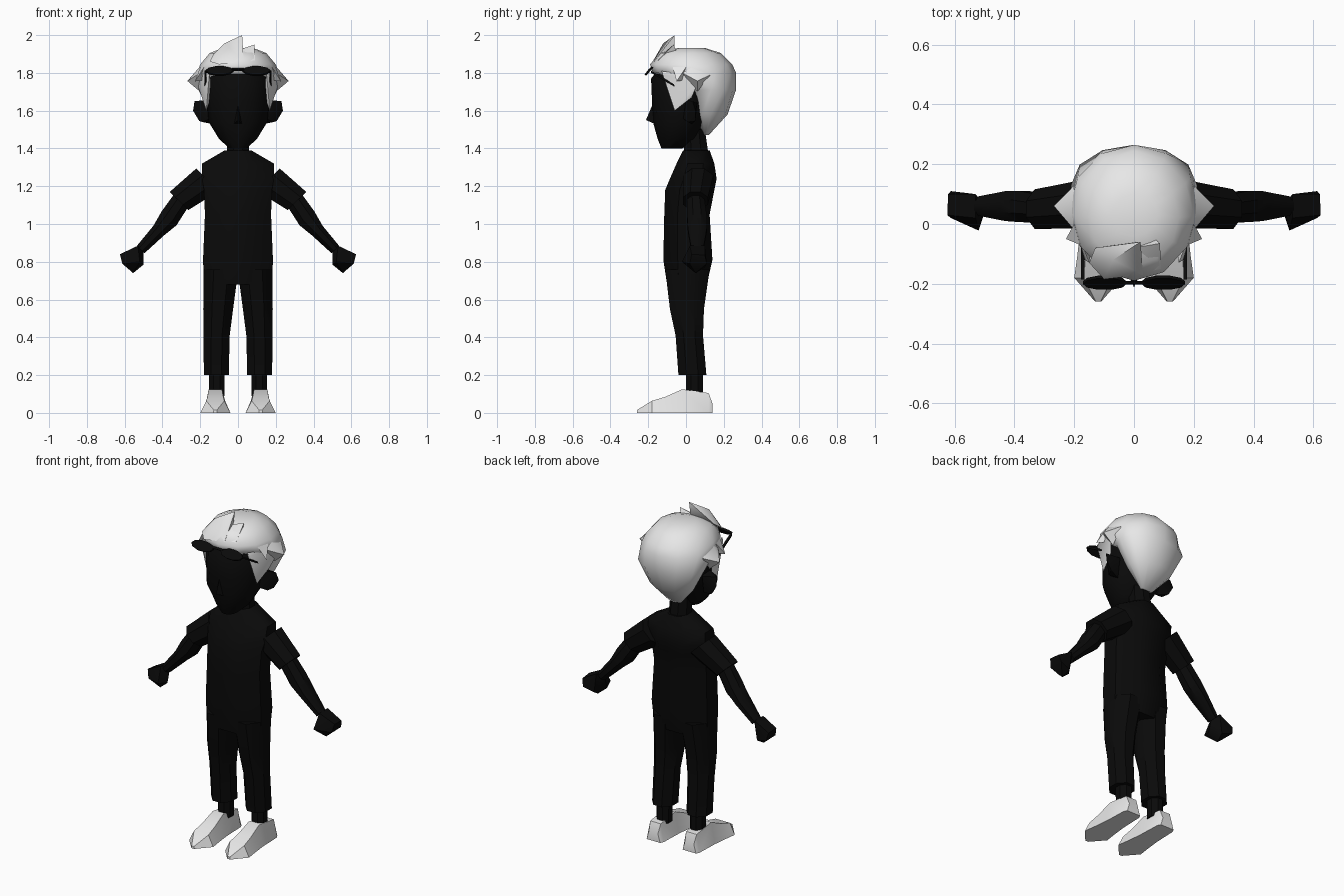
import bpy, bmesh, math
from mathutils import Vector

if "Cube" in bpy.data.objects:
    bpy.data.objects.remove(bpy.data.objects["Cube"])


def material(name, rgb):
    m = bpy.data.materials.new(name)
    m.diffuse_color = (*rgb, 1)
    m.use_nodes = True
    m.node_tree.nodes["Principled BSDF"].inputs["Base Color"].default_value = m.diffuse_color
    return m


BLACK = material("black", (0.003, 0.003, 0.003))
WHITE = material("off white", (0.8, 0.8, 0.8))


def finish(name, bm, mat, mirror, angle):
    bmesh.ops.recalc_face_normals(bm, faces=bm.faces)
    me = bpy.data.meshes.new(name)
    bm.to_mesh(me)
    bm.free()
    me.materials.append(mat)
    ob = bpy.data.objects.new(name, me)
    bpy.context.collection.objects.link(ob)
    if mirror:
        ob.modifiers.new("mirror", 'MIRROR').use_clip = False
    bpy.ops.object.select_all(action='DESELECT')
    ob.select_set(True)
    bpy.context.view_layer.objects.active = ob
    bpy.ops.object.shade_smooth_by_angle(angle=math.radians(angle))
    return ob


def bridge(name, rings, mat=BLACK, mirror=False, angle=40):
    """Skin a list of equal-length point rings and cap both ends."""
    bm = bmesh.new()
    vs = [[bm.verts.new(p) for p in r] for r in rings]
    n = len(vs[0])
    for a, b in zip(vs, vs[1:]):
        for i in range(n):
            j = (i + 1) % n
            bm.faces.new((a[i], a[j], b[j], b[i]))
    bm.faces.new(vs[0])
    bm.faces.new(vs[-1])
    return finish(name, bm, mat, mirror, angle)


def hull(name, pts, mat=BLACK, mirror=False, angle=40):
    """Convex solid around a few points."""
    bm = bmesh.new()
    vs = [bm.verts.new(p) for p in pts]
    res = bmesh.ops.convex_hull(bm, input=vs)
    loose = [v for v in bm.verts if not v.link_faces]
    bmesh.ops.delete(bm, geom=loose, context='VERTS')
    return finish(name, bm, mat, mirror, angle)


def ring(center, u, ru, rv, n=8, flat=True):
    """Polygon ring spanned by u and the y axis; flat turns sides, not corners, outward."""
    off = math.pi / n if flat else math.pi / 2
    k = 1 / math.cos(math.pi / n) if flat else 1
    c, u, v = Vector(center), Vector(u), Vector((0, 1, 0))
    return [c + u * ru * k * math.cos(off + i * math.tau / n)
            + v * rv * k * math.sin(off + i * math.tau / n) for i in range(n)]


def stack(rows, cx=0, n=8, flat=True):
    """Horizontal rings from rows of (z, front y, back y, half width[, centre x])."""
    return [ring((r[4] if len(r) > 4 else cx, (r[1] + r[2]) / 2, r[0]), (1, 0, 0),
                 r[3], (r[2] - r[1]) / 2, n, flat) for r in rows]


# Torso and neck
bridge("shirt", stack([(.68, -.10, .11, .18), (.81, -.12, .14, .185), (1.05, -.115, .125, .175),
                       (1.18, -.11, .15, .18), (1.24, -.085, .162, .19),
                       (1.32, -.05, .15, .19), (1.39, -.015, .125, .07)]))
bridge("neck", stack([(1.36, -.01, .12, .06), (1.50, -.01, .10, .055)]))

# Legs
bridge("trouser_leg", stack([(.76, -.11, .125, .092, .09), (.55, -.085, .095, .079, .105),
                             (.41, -.055, .09, .069, .113), (.20, -.04, .108, .066, .115)]),
       mirror=True)
bridge("ankle", stack([(.24, 0, .09, .042), (.09, 0, .09, .04)], cx=.112), mirror=True)

# Shoes: sections from heel to pointed toe (y, bottom half width, top half width, height)
shoe = []
for y, w, t, h in [(.14, .045, .03, .05), (.12, .055, .035, .105), (-.02, .06, .035, .125),
                   (-.11, .07, .042, .085), (-.18, .08, .048, .064), (-.26, .01, .008, .015)]:
    shoe.append([(.12 - w, y, 0), (.12 + w, y, 0), (.12 + t, y, h), (.12 - t, y, h)])
bridge("shoe", shoe, WHITE, True, 35)

# Arms
across = Vector((.72, 0, .69))
bridge("sleeve", [ring((.16, .065, 1.235), across, .085, .08),
                  ring((.312, .05, 1.122), across, .069, .066)], mirror=True)
bridge("forearm", [ring((.29, .05, 1.14), across, .05, .045),
                   ring((.365, .058, 1.03), across, .054, .052),
                   ring((.42, .06, .965), across, .038, .05),
                   ring((.515, .06, .865), across, .028, .032)], mirror=True)
hull("hand", [(.625, .03, .84), (.622, .10, .835), (.613, .02, .79), (.613, .11, .79),
              (.555, .05, .74), (.545, .10, .77), (.50, .04, .785), (.52, -.022, .80),
              (.50, .06, .85), (.53, .10, .885), (.53, .02, .885)], mirror=True)

# Head, nose and ears
bridge("head", stack([(1.40, -.13, -.02, .045), (1.45, -.15, .06, .10), (1.54, -.175, .10, .155),
                      (1.65, -.18, .14, .165), (1.77, -.185, .15, .165), (1.85, -.12, .10, .12)],
                     n=12, flat=False))
hull("nose", [(0, -.212, 1.55), (.022, -.165, 1.53), (-.022, -.165, 1.53), (0, -.17, 1.65)])
hull("ear", [(.14, -.02, 1.56), (.14, .03, 1.53), (.14, -.01, 1.66), (.23, .035, 1.65),
             (.238, .05, 1.60), (.19, .01, 1.54), (.205, .05, 1.545), (.15, .06, 1.64)],
     mirror=True)

# Hair cap, low at the nape and high over the forehead
bridge("hair_cap", stack([(1.47, .09, .12, .04), (1.58, .04, .22, .14), (1.71, 0, .265, .21),
                          (1.80, -.175, .265, .218), (1.845, -.19, .245, .20),
                          (1.905, -.14, .185, .15), (1.932, -.04, .10, .08)],
                         n=12, flat=False), WHITE, angle=75)

# Sideburns and side points
hull("sideburn", [(.15, -.13, 1.81), (.165, -.12, 1.79), (.20, 0, 1.79), (.215, .06, 1.74),
                  (.19, .03, 1.67), (.168, -.06, 1.60), (.14, -.06, 1.68)], WHITE, True, 60)
hull("side_point", [(.20, -.02, 1.80), (.205, .03, 1.83), (.20, .13, 1.79), (.20, .06, 1.70),
                    (.268, .06, 1.757)], WHITE, True, 60)
hull("temple_point", [(.18, -.07, 1.83), (.20, 0, 1.83), (.19, -.02, 1.76),
                      (.228, -.05, 1.755)], WHITE, True, 60)

# Swept tufts on top
hull("large_tuft", [(-.15, -.13, 1.86), (-.10, -.185, 1.845), (.03, -.17, 1.86),
                    (-.13, -.08, 1.90), (.01, -.06, 1.91), (-.07, -.12, 1.957),
                    (.022, -.06, 2.0)], WHITE, angle=60)
hull("small_tuft", [(.0, -.17, 1.86), (.09, -.15, 1.865), (.0, -.08, 1.92), (.07, -.05, 1.91),
                    (.087, -.065, 1.95)], WHITE, angle=60)

# Sunglasses pushed up on the forehead
slope = Vector((0, .04, .045))
thick = Vector((0, -.009, .008))
lens = [Vector((.098 + .073 * math.cos(a), -.192, 1.806)) + slope * .5 * math.sin(a)
        for a in (i * math.tau / 10 for i in range(10))]
hull("lens", lens + [p + thick for p in lens], mirror=True)
hull("bridge_bar", [(x, y, z) for x in (-.035, .035)
                    for y, z in ((-.19, 1.825), (-.19, 1.81), (-.202, 1.818))])
hull("temple_bar", [(x, y, z + d) for x in (.166, .178) for d in (0, .012)
                    for y, z in ((-.185, 1.80), (-.05, 1.72))], mirror=True)
